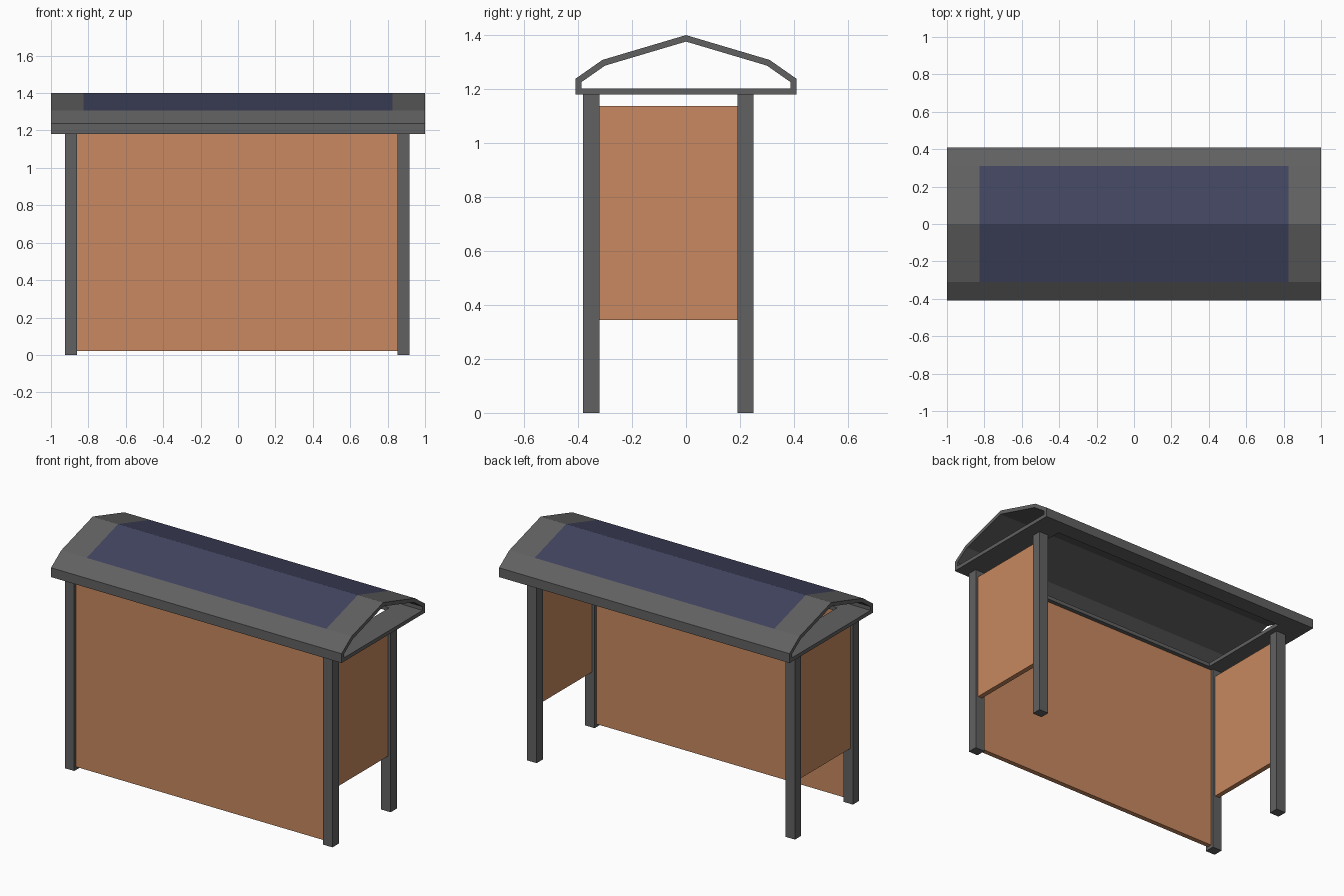
import bpy, bmesh

if "Cube" in bpy.data.objects:
    bpy.data.objects.remove(bpy.data.objects["Cube"])


def material(name, rgb):
    m = bpy.data.materials.new(name)
    m.diffuse_color = (*rgb, 1)
    m.use_nodes = True
    m.node_tree.nodes["Principled BSDF"].inputs["Base Color"].default_value = m.diffuse_color
    return m


GREY = material("dark_grey", (0.12, 0.12, 0.12))
ORANGE = material("orange_panel", (0.58, 0.25, 0.115))
BLUE = material("solar_blue", (0.052, 0.058, 0.115))


def finish(name, bm, mats):
    bmesh.ops.recalc_face_normals(bm, faces=bm.faces)
    mesh = bpy.data.meshes.new(name)
    bm.to_mesh(mesh)
    bm.free()
    for m in mats:
        mesh.materials.append(m)
    obj = bpy.data.objects.new(name, mesh)
    bpy.context.collection.objects.link(obj)
    return obj


def box(name, lo, hi, mat):
    bm = bmesh.new()
    bmesh.ops.create_cube(bm, size=1)
    for v in bm.verts:
        v.co = [(a + b) / 2 + c * (b - a) for a, b, c in zip(lo, hi, v.co)]
    return finish(name, bm, [mat])


# Four posts
POST_X = {"left": (-0.925, -0.86), "right": (0.853, 0.918)}
POST_Y = {"front": (-0.382, -0.32), "back": (0.19, 0.25)}
for side, (x0, x1) in POST_X.items():
    for end, (y0, y1) in POST_Y.items():
        box(f"{end}_{side}_post", (x0, y0, 0), (x1, y1, 1.18), GREY)
    # Raised panel between the two posts of each side
    mid = (x0 + x1) / 2
    box(f"{side}_side_panel", (mid - 0.015, -0.32, 0.345),
        (mid + 0.015, 0.19, 1.138), ORANGE)

# Full-height front wall
box("front_wall", (-0.86, -0.366, 0.02), (0.853, -0.336, 1.18), ORANGE)

# Hollow roof: closed profile swept along x, open at the gables
profile = [(-0.31, 1.18), (-0.41, 1.18), (-0.41, 1.238), (-0.31, 1.308), (0, 1.40),
           (0.31, 1.308), (0.41, 1.238), (0.41, 1.18), (0.31, 1.18)]
stations = [-1, -0.825, 0.825, 1]
bm = bmesh.new()
rings = [[bm.verts.new((x, y, z)) for y, z in profile] for x in stations]
n = len(profile)
for s in range(3):
    for i in range(n):
        # Opening in the soffit
        if s == 1 and i == n - 1:
            continue
        j = (i + 1) % n
        f = bm.faces.new((rings[s][i], rings[s][j], rings[s + 1][j], rings[s + 1][i]))
        # Solar panel on the two upper slopes
        f.material_index = 0 if s == 1 and i in (3, 4) else 1
roof = finish("roof", bm, [BLUE, GREY])
shell = roof.modifiers.new("shell", "SOLIDIFY")
shell.thickness = 0.023
shell.offset = -1
shell.use_even_offset = True
shell.material_offset = 1
shell.material_offset_rim = 1
